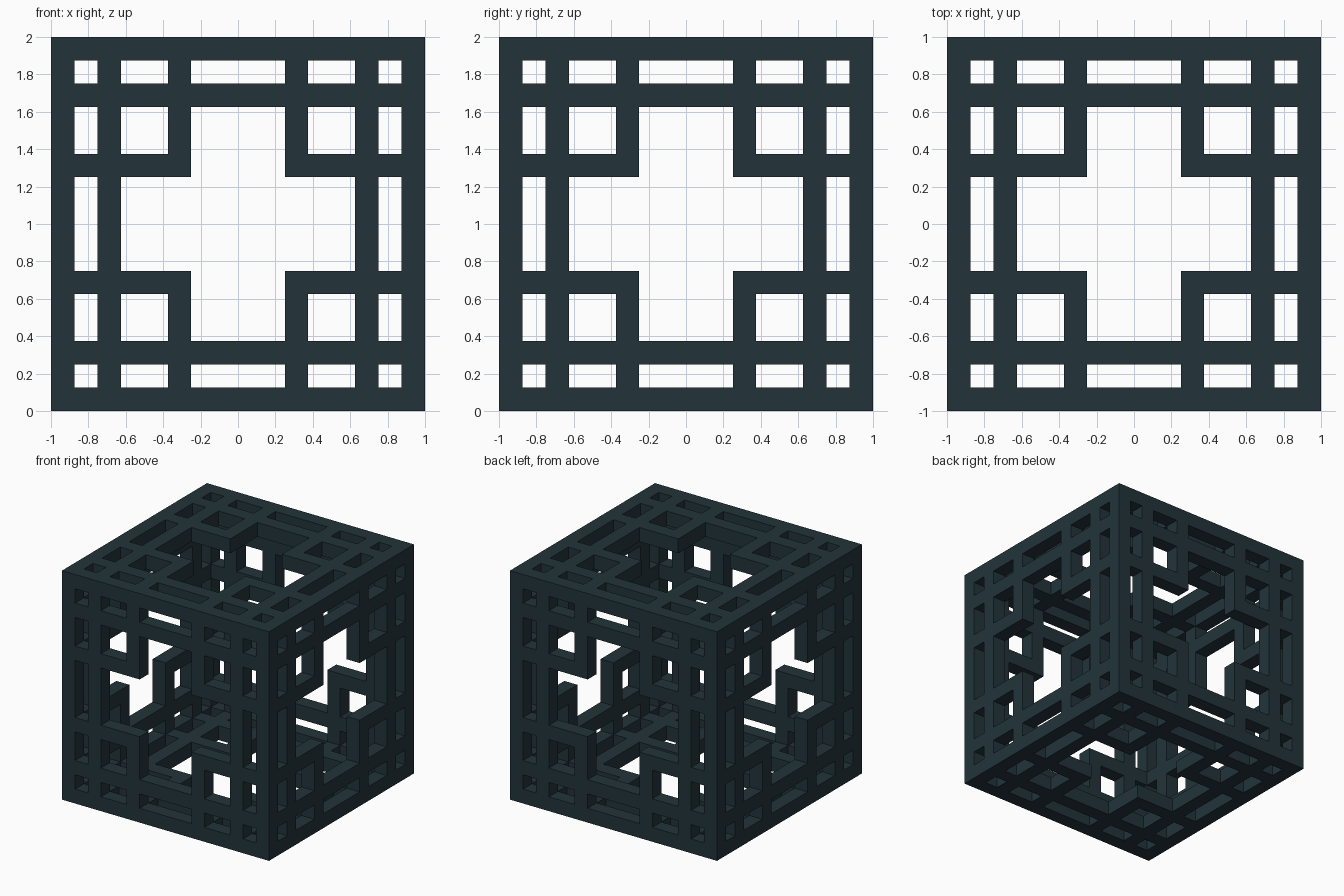
import bpy, bmesh
from mathutils import Vector

if "Cube" in bpy.data.objects:
    bpy.data.objects.remove(bpy.data.objects["Cube"])

# Strip boundaries shared by all three axes, and the kind of each strip:
# O outer edge, M full-length bar, I short inner bar, h gap, C central opening
half = [0.25, 0.375, 0.625, 0.75, 0.875, 1.0]
edges = [-v for v in reversed(half)] + half
kinds = "OhMhIChoMhO".replace("o", "")
kinds = "OhMhI" + "C" + "IhMhO"
N = len(kinds)


def in_pattern(a, b):
    """Fretwork drawn on every face of the cube."""
    if a in "OM" or b in "OM":
        return True
    return (a == "I" and b != "C") or (b == "I" and a != "C")


def solid(c):
    """A cell is solid when it lies in a face plate and on the fretwork."""
    if min(c) < 0 or max(c) >= N:
        return False
    k = [kinds[i] for i in c]
    return any(k[a] == "O" and in_pattern(k[a - 1], k[a - 2]) for a in range(3))


# Hollow fretwork cube: skin of all solid cells, without internal faces
bm = bmesh.new()
corners = {}


def corner(idx):
    if idx not in corners:
        x, y, z = (edges[i] for i in idx)
        corners[idx] = bm.verts.new(Vector((x, y, z + 1.0)))
    return corners[idx]


for i in range(N):
    for j in range(N):
        for k in range(N):
            cell = (i, j, k)
            if not solid(cell):
                continue
            for axis in range(3):
                u, v = (axis + 1) % 3, (axis + 2) % 3
                for side in (0, 1):
                    near = list(cell)
                    near[axis] += 2 * side - 1
                    if solid(near):
                        continue
                    quad = []
                    for du, dv in ((0, 0), (1, 0), (1, 1), (0, 1)):
                        p = list(cell)
                        p[axis] += side
                        p[u] += du
                        p[v] += dv
                        quad.append(corner(tuple(p)))
                    bm.faces.new(quad if side else quad[::-1])

mesh = bpy.data.meshes.new("fretwork_cube")
bm.to_mesh(mesh)
bm.free()
obj = bpy.data.objects.new("fretwork_cube", mesh)
bpy.context.collection.objects.link(obj)

# Dark slate teal
mat = bpy.data.materials.new("dark_slate")
mat.diffuse_color = (0.016, 0.034, 0.042, 1.0)
mat.use_nodes = True
mat.node_tree.nodes["Principled BSDF"].inputs["Base Color"].default_value = mat.diffuse_color
mesh.materials.append(mat)
